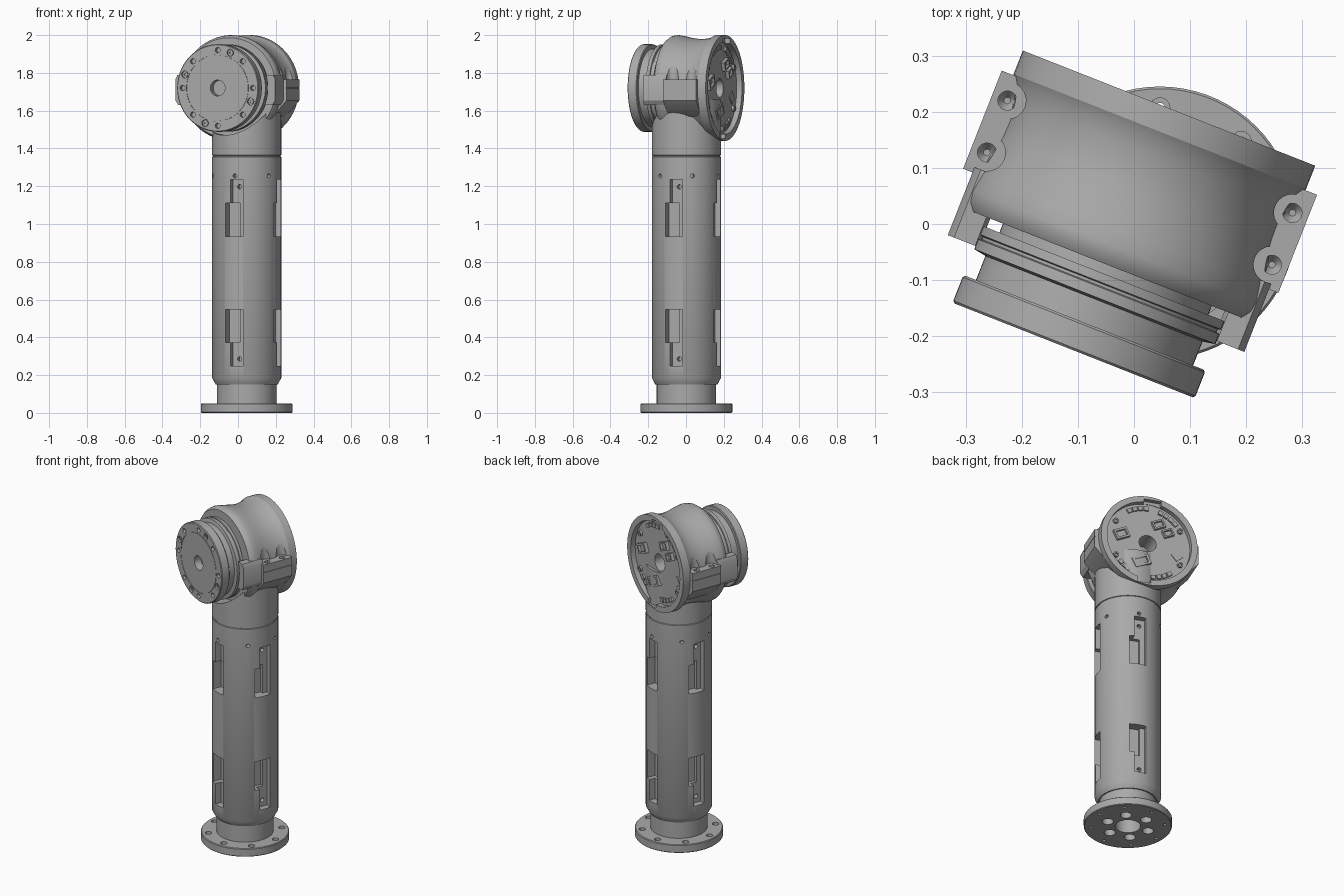
import bpy, bmesh
from math import sin, cos, pi, radians
from mathutils import Matrix, Vector

if "Cube" in bpy.data.objects:
    bpy.data.objects.remove(bpy.data.objects["Cube"], do_unlink=True)

grey = bpy.data.materials.new("machined grey")
grey.use_nodes = True
grey.diffuse_color = (0.4, 0.4, 0.4, 1)
grey.node_tree.nodes["Principled BSDF"].inputs["Base Color"].default_value = (0.4, 0.4, 0.4, 1)

# Frames: upright column, swivelled joint, and joint axis (z along the axis)
COLUMN = Matrix.Translation((0.046, 0.002, 0))
JOINT = Matrix.Translation((-0.009, 0.025, 1.72)) @ Matrix.Rotation(radians(-21.5), 4, 'Z')
AXIS = JOINT @ Matrix.Rotation(-pi / 2, 4, 'X')


def make(name, bm, frame):
    bmesh.ops.recalc_face_normals(bm, faces=bm.faces)
    mesh = bpy.data.meshes.new(name)
    bm.to_mesh(mesh)
    bm.free()
    mesh.transform(frame)
    mesh.materials.append(grey)
    obj = bpy.data.objects.new(name, mesh)
    bpy.context.scene.collection.objects.link(obj)
    return obj


def lathe(name, profile, frame, n=72):
    """Turn (radius, height) points round z, closing both ends."""
    bm = bmesh.new()
    rings = [[bm.verts.new((r * cos(2 * pi * i / n), r * sin(2 * pi * i / n), z))
              for i in range(n)] for r, z in profile]
    for a, b in zip(rings, rings[1:]):
        for i in range(n):
            j = (i + 1) % n
            bm.faces.new((a[i], a[j], b[j], b[i]))
    bm.faces.new(rings[0])
    bm.faces.new(rings[-1])
    return make(name, bm, frame)


def rod(r, z0, z1, frame, x=0, y=0, n=20):
    return lathe("cutter", [(r, z0), (r, z1)], frame @ Matrix.Translation((x, y, 0)), n)


def box(name, lo, hi, frame):
    bm = bmesh.new()
    lo, hi = Vector(lo), Vector(hi)
    size = Matrix.Diagonal((*(hi - lo), 1))
    bmesh.ops.create_cube(bm, size=1, matrix=Matrix.Translation((lo + hi) / 2) @ size)
    return make(name, bm, frame)


def prism(name, outline, y0, y1, frame):
    """Extrude an (x, z) outline along y."""
    bm = bmesh.new()
    face = bm.faces.new([bm.verts.new((x, y0, z)) for x, z in outline])
    ext = bmesh.ops.extrude_face_region(bm, geom=[face])["geom"]
    verts = [v for v in ext if isinstance(v, bmesh.types.BMVert)]
    bmesh.ops.translate(bm, verts=verts, vec=(0, y1 - y0, 0))
    return make(name, bm, frame)


def boolean(obj, others, operation='DIFFERENCE'):
    """Apply each tool object in turn, then remove it."""
    bpy.context.view_layer.objects.active = obj
    for tool in others:
        tool.hide_render = True
        mod = obj.modifiers.new("cut", 'BOOLEAN')
        mod.operation, mod.solver, mod.object = operation, 'EXACT', tool
        bpy.ops.object.modifier_apply(modifier=mod.name)
        bpy.data.objects.remove(tool, do_unlink=True)


def spin(angle):
    return Matrix.Rotation(radians(angle), 4, 'Z')


# Base flange and neck with bolt holes
base = lathe("base_flange", [(0.239, 0), (0.243, 0.004), (0.243, 0.046), (0.239, 0.05),
                             (0.157, 0.05), (0.157, 0.152)], COLUMN)
holes = [rod(0.07, -0.1, 0.09, COLUMN, n=32)]
for k in range(6):
    holes.append(rod(0.031, -0.1, 0.07, COLUMN @ spin(45 + 60 * k), x=0.122))
for k in range(8):
    turned = COLUMN @ spin(45 * k)
    holes.append(lathe("cutter", [(0.009, -0.1), (0.009, 0.02), (0.018, 0.02), (0.018, 0.1)],
                       turned @ Matrix.Translation((0.205, 0, 0)), 16))
boolean(base, holes)

# Column with a seam, stepped pockets and small screw holes
column = lathe("column", [(0.164, 0.15), (0.168, 0.158), (0.183, 0.185), (0.183, 1.356),
                          (0.179, 1.358), (0.179, 1.363), (0.183, 1.365), (0.183, 1.66)], COLUMN)
cuts = [rod(0.25, -0.4, -0.1, AXIS, n=72)]
for k in range(4):
    side = COLUMN @ spin(-22 + 90 * k)
    for mid, up in ((0.3975, -1), (1.085, 1)):
        lo, hi, step = -0.15, 0.15, 0.025
        zs = sorted((mid + up * lo, mid + up * step))
        cuts.append(box("cutter", (0.125, -0.049, zs[0]), (0.3, 0.02, zs[1]), side))
        cuts.append(box("cutter", (0.145, -0.02, mid + lo), (0.3, 0.049, mid + hi), side))
        screw = side @ Matrix.Translation((0, 0.018, mid + up * 0.112)) @ Matrix.Rotation(pi / 2, 4, 'Y')
        cuts.append(rod(0.012, 0.12, 0.2, screw, n=14))
for k in range(6):
    radial = COLUMN @ spin(10 + 60 * k) @ Matrix.Translation((0, 0, 1.255)) @ Matrix.Rotation(pi / 2, 4, 'Y')
    cuts.append(rod(0.011, 0.15, 0.25, radial, n=14))
boolean(column, cuts)

# Saddle-shaped joint housing with a recessed back
housing = lathe("joint_housing", [(0.2, -0.105), (0.266, -0.105), (0.277, -0.09), (0.28, -0.07),
                                  (0.275, -0.04), (0.266, 0), (0.26, 0.04), (0.259, 0.07),
                                  (0.263, 0.105), (0.271, 0.135), (0.28, 0.15), (0.28, 0.195),
                                  (0.245, 0.195), (0.245, 0.165), (0.05, 0.165), (0.05, 0.04)],
                AXIS, 96)
seats = []
for s in (-1, 1):
    for y in (0.0025, 0.102):
        seats.append(rod(0.033, 0.045, 0.16, JOINT, s * 0.273, y, 28))
seats.append(box("cutter", (-0.01, 0.168, -0.268), (0.07, 0.25, -0.2), JOINT))
seats.append(box("cutter", (-0.07, 0.168, 0.2), (0.03, 0.25, 0.262), JOINT))
boolean(housing, seats)

# Clamp blocks with screw seats, and forward lugs
for s, side in ((-1, "right"), (1, "left")):
    block = prism(side + "_clamp_block",
                  [(s * x, z) for x, z in ((0.2, -0.16), (0.225, -0.15), (0.302, -0.065),
                                           (0.302, 0.045), (0.2, 0.045))], -0.04, 0.148, JOINT)
    tools = [lathe("cutter", [(0.006, 0.015), (0.017, 0.03), (0.017, 0.2)],
                   JOINT @ Matrix.Translation((s * 0.273, y, 0)), 20) for y in (0.0025, 0.102)]
    tools.append(box("cutter", (s * 0.302 - 0.004, -0.1, -0.002), (s * 0.302 + 0.004, 0.2, 0.002), JOINT))
    boolean(block, tools)
    lug = prism(side + "_lug", [(s * x, z) for x, z in ((0.2, -0.09), (0.268, -0.09), (0.284, -0.065),
                                                        (0.284, 0.045), (0.272, 0.07), (0.2, 0.07))],
                -0.16, -0.03, JOINT)
    boolean(lug, [rod(0.242, -0.3, -0.085, AXIS, n=72)])

# Rotating output: collar, grooves and front flange
collar = lathe("output_collar", [(0.2, -0.09), (0.2, -0.122), (0.231, -0.122), (0.231, -0.138),
                                 (0.225, -0.14), (0.225, -0.145), (0.231, -0.147), (0.231, -0.166),
                                 (0.208, -0.17), (0.208, -0.22)], AXIS)
flange = lathe("output_flange", [(0.2, -0.216), (0.228, -0.216), (0.232, -0.22), (0.232, -0.265),
                                 (0.228, -0.269), (0.177, -0.269), (0.177, -0.266), (0.174, -0.266),
                                 (0.174, -0.269), (0.042, -0.269), (0.042, -0.225)], AXIS)
bolts = [rod(0.014, -0.3, -0.245, AXIS @ spin(45 * k), x=0.2, n=16) for k in range(8)]
bolts += [rod(0.019, -0.3, -0.255, AXIS @ spin(21 + 90 * k), x=0.2, n=16) for k in range(4)]
boolean(flange, bolts)
for k in range(4):
    lathe("flange_screw", [(0.014, -0.25), (0.014, -0.262), (0.007, -0.262), (0.007, -0.256)],
          AXIS @ spin(21 + 90 * k) @ Matrix.Translation((0.2, 0, 0)), 16)

# Circuit parts on the recessed back: (x, z, width, height, tilt)
for x, z, w, h, tilt in ((-0.06, 0.125, 0.07, 0.05, 25), (-0.115, 0.08, 0.06, 0.045, 25),
                         (0.155, 0.03, 0.08, 0.06, 25), (0.04, -0.125, 0.1, 0.06, 25)):
    place = JOINT @ Matrix.Translation((x, 0.16, z)) @ Matrix.Rotation(radians(tilt), 4, 'Y')
    socket = box("connector", (-w / 2, 0, -h / 2), (w / 2, 0.025, h / 2), place)
    boolean(socket, [box("cutter", (-w * 0.36, 0.01, -h * 0.3), (w * 0.36, 0.05, h * 0.3), place)])
chip = JOINT @ Matrix.Translation((-0.17, 0.16, -0.05)) @ Matrix.Rotation(radians(40), 4, 'Y')
box("chip", (-0.025, 0, -0.025), (0.025, 0.009, 0.025), chip)
for start in (60, 110, 235, 290):
    for k in range(4):
        a = radians(start + 9 * k)
        place = JOINT @ Matrix.Rotation(-a, 4, 'Y') @ Matrix.Translation((0.215, 0.16, 0))
        box("edge_part", (-0.012, 0, -0.013), (0.012, 0.016, 0.013), place)
for a in (30, 150, 210, 330):
    lathe("board_screw", [(0.016, 0.16), (0.016, 0.178), (0.008, 0.178), (0.008, 0.17)],
          AXIS @ spin(a) @ Matrix.Translation((0.215, 0, 0)), 16)

# Smooth the turned surfaces and keep the edges crisp
bpy.ops.object.select_all(action='DESELECT')
for obj in bpy.context.scene.objects:
    if obj.type == 'MESH':
        obj.select_set(True)
        bpy.context.view_layer.objects.active = obj
bpy.ops.object.shade_smooth_by_angle(angle=radians(30))
